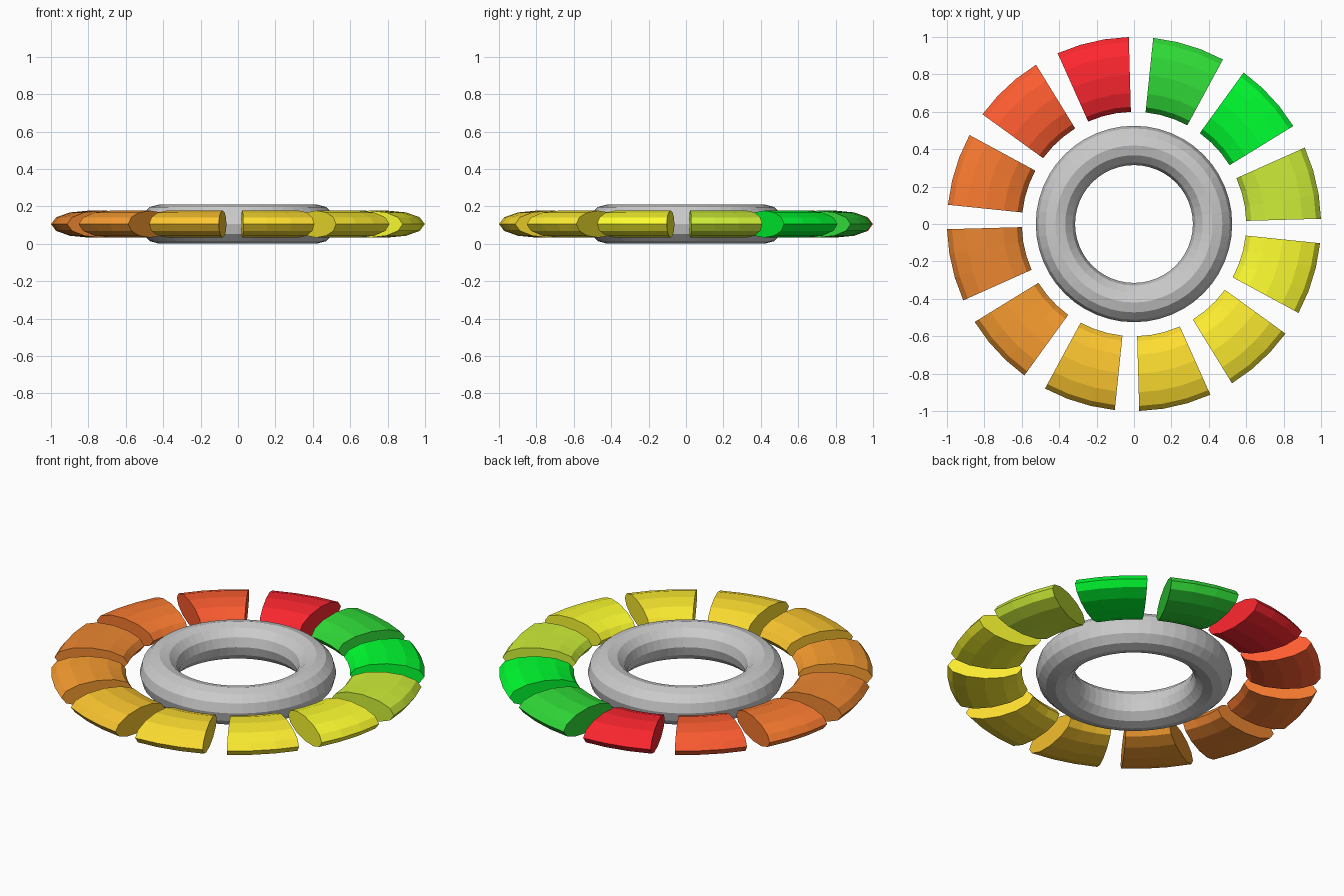
import bpy, bmesh
from math import sin, cos, radians, pi

if "Cube" in bpy.data.objects:
    bpy.data.objects.remove(bpy.data.objects["Cube"])

MID_Z = 0.105
SIDES = 12          # sides of every cross-section
START, SPAN, STEPS = 1.6, 22.5, 3

# grey centre ring
bpy.ops.mesh.primitive_torus_add(major_radius=0.42, minor_radius=0.105,
                                 major_segments=48, minor_segments=SIDES,
                                 location=(0, 0, MID_Z))
bpy.context.object.name = "inner_ring"


def ring_segment(name, start, color):
    """Capped arc with a flattened oval section."""
    bm = bmesh.new()
    loops = []
    for i in range(STEPS + 1):
        a = radians(start + SPAN * i / STEPS)
        loop = []
        for j in range(SIDES):
            t = 2 * pi * j / SIDES
            r = 0.8 + 0.2 * cos(t)
            loop.append(bm.verts.new((r * cos(a), r * sin(a), 0.072 * sin(t))))
        loops.append(loop)
    for p, q in zip(loops, loops[1:]):
        for j in range(SIDES):
            k = (j + 1) % SIDES
            bm.faces.new((p[j], p[k], q[k], q[j]))
    bm.faces.new(loops[0])
    bm.faces.new(loops[-1])
    bmesh.ops.recalc_face_normals(bm, faces=bm.faces)
    me = bpy.data.meshes.new(name)
    bm.to_mesh(me)
    bm.free()
    ob = bpy.data.objects.new(name, me)
    ob.location.z = MID_Z
    bpy.context.collection.objects.link(ob)
    mat = bpy.data.materials.new(name + "_color")
    mat.diffuse_color = (*color, 1)
    mat.use_nodes = True
    mat.node_tree.nodes["Principled BSDF"].inputs["Base Color"].default_value = mat.diffuse_color
    me.materials.append(mat)


# segment colours, counter-clockwise from the right side
colors = [(0.62, 0.86, 0.04), (0.0, 1.0, 0.03), (0.03, 0.72, 0.04),
          (1.0, 0.02, 0.03), (1.0, 0.11, 0.03), (0.96, 0.2, 0.03),
          (0.84, 0.24, 0.03), (0.95, 0.34, 0.03), (0.98, 0.57, 0.03),
          (1.0, 0.74, 0.03), (1.0, 0.86, 0.03), (0.98, 0.98, 0.03)]
for n, c in enumerate(colors):
    ring_segment(f"outer_segment_{n + 1}", START + 30 * n, c)
